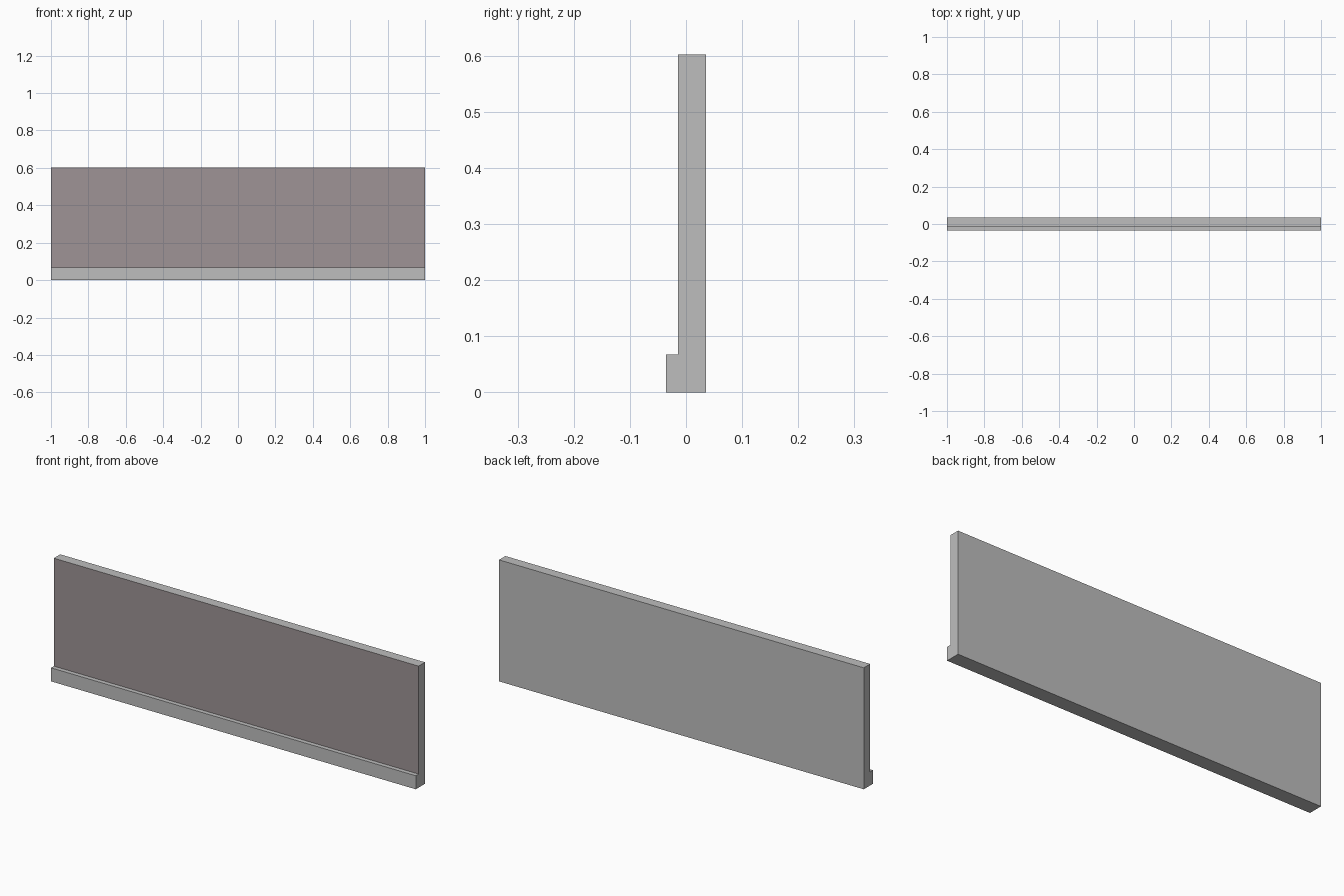
import bpy, bmesh

if "Cube" in bpy.data.objects:
    bpy.data.objects.remove(bpy.data.objects["Cube"])


def material(name, rgb):
    m = bpy.data.materials.new(name)
    m.diffuse_color = (*rgb, 1.0)
    m.use_nodes = True
    m.node_tree.nodes["Principled BSDF"].inputs["Base Color"].default_value = m.diffuse_color
    return m


HALF_LENGTH, HALF_DEPTH = 1.0, 0.036
HEIGHT, PLINTH_HEIGHT, FRONT_Y = 0.602, 0.067, -0.014

# L-shaped cross-section (y, z): tall wall with a low plinth along the front
profile = [(-HALF_DEPTH, 0), (HALF_DEPTH, 0), (HALF_DEPTH, HEIGHT),
           (FRONT_Y, HEIGHT), (FRONT_Y, PLINTH_HEIGHT), (-HALF_DEPTH, PLINTH_HEIGHT)]

bm = bmesh.new()
face = bm.faces.new([bm.verts.new((-HALF_LENGTH, y, z)) for y, z in profile])
ext = bmesh.ops.extrude_face_region(bm, geom=[face])
verts = [g for g in ext["geom"] if isinstance(g, bmesh.types.BMVert)]
bmesh.ops.translate(bm, verts=verts, vec=(2 * HALF_LENGTH, 0, 0))
bmesh.ops.recalc_face_normals(bm, faces=bm.faces[:])

# Tinted front panel: the forward face above the plinth
for f in bm.faces:
    if f.normal.y < -0.9 and f.calc_center_median().z > PLINTH_HEIGHT:
        f.material_index = 1

mesh = bpy.data.meshes.new("wall_panel")
bm.to_mesh(mesh)
bm.free()
mesh.materials.append(material("light grey", (0.515, 0.515, 0.515)))
mesh.materials.append(material("mauve grey", (0.342, 0.296, 0.305)))
bpy.context.collection.objects.link(bpy.data.objects.new("wall_panel", mesh))
